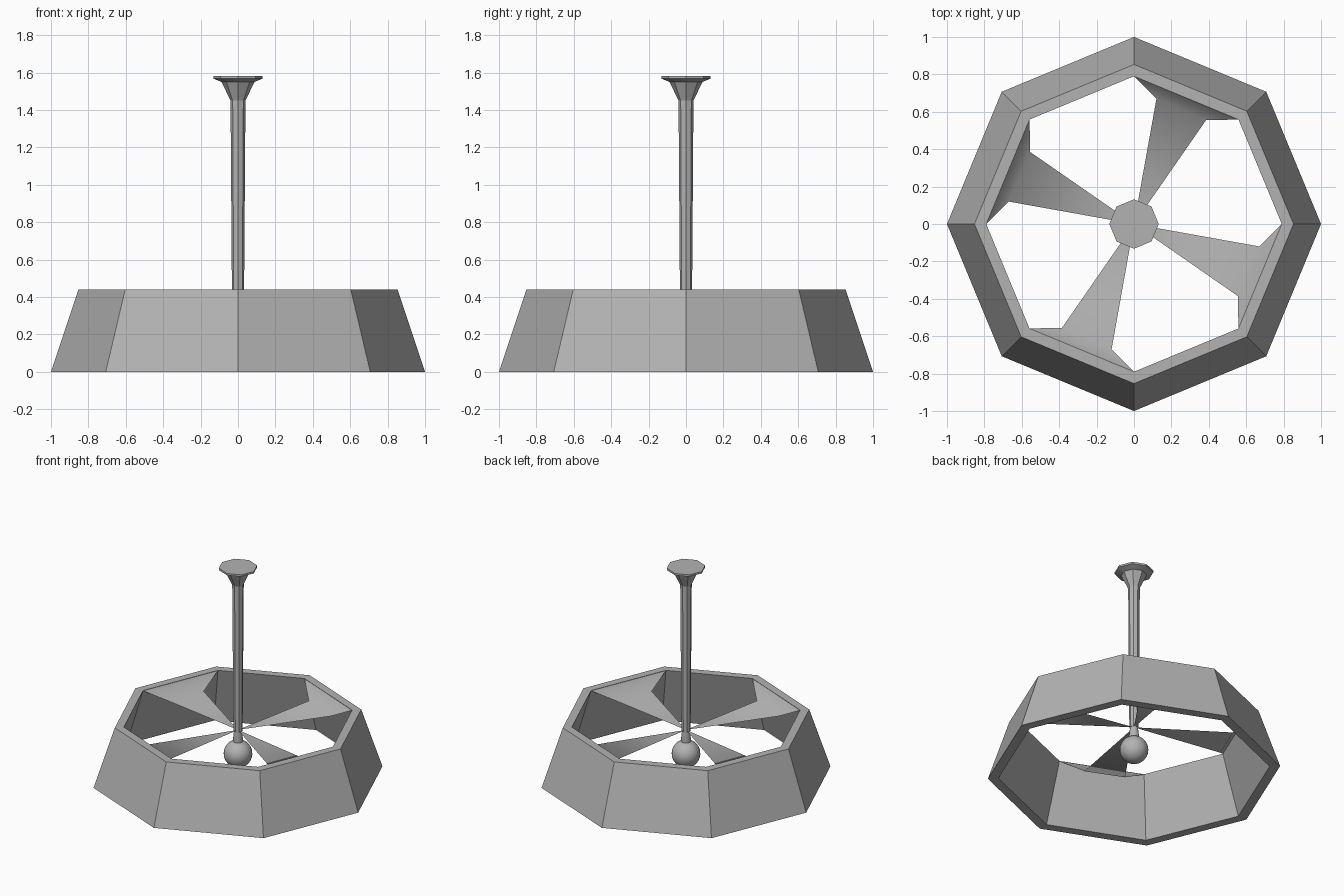
import bpy, bmesh
from math import sin, cos, pi, radians

cube = bpy.data.objects.get("Cube")
if cube:
    bpy.data.objects.remove(cube)

grey = bpy.data.materials.new("plain grey")
grey.use_nodes = True
colour = (0.45, 0.45, 0.45, 1)
grey.diffuse_color = colour
grey.node_tree.nodes["Principled BSDF"].inputs["Base Color"].default_value = colour


def make_object(name, bm, angle=35):
    mesh = bpy.data.meshes.new(name)
    bm.to_mesh(mesh)
    bm.free()
    mesh.materials.append(grey)
    obj = bpy.data.objects.new(name, mesh)
    bpy.context.collection.objects.link(obj)
    bpy.ops.object.select_all(action="DESELECT")
    obj.select_set(True)
    bpy.context.view_layer.objects.active = obj
    bpy.ops.object.shade_smooth_by_angle(angle=radians(angle))
    return obj


def lathe(name, profile, sides=8, closed=False):
    """Turn (radius, height) points around the z axis."""
    bm = bmesh.new()
    rings = [[bm.verts.new((r * cos(2 * pi * i / sides), r * sin(2 * pi * i / sides), z))
              for i in range(sides)] for r, z in profile]
    pairs = list(zip(rings, rings[1:]))
    if closed:
        pairs.append((rings[-1], rings[0]))
    else:
        bm.faces.new(rings[0])
        bm.faces.new(rings[-1])
    for low, high in pairs:
        for i in range(sides):
            j = (i + 1) % sides
            bm.faces.new((low[i], low[j], high[j], high[i]))
    bmesh.ops.recalc_face_normals(bm, faces=bm.faces)
    return make_object(name, bm)


# Hollow eight-sided shade
lathe("shade", [(1, 0), (0.853, 0.44), (0.79, 0.44), (0.928, 0)], closed=True)

# Hanging rod, slightly tapered, and ceiling mount
lathe("rod", [(0.032, 0.35), (0.04, 1.45)])
lathe("ceiling_mount", [(0.04, 1.45), (0.088, 1.55), (0.132, 1.568), (0.132, 1.582)])

# Round bulb with a short neck
bulb_radius, bulb_height = 0.098, 0.178
bulb = [(bulb_radius * sin(t), bulb_height - bulb_radius * cos(t))
        for t in (radians(4 + 12 * k) for k in range(14))]
bulb += [(0.034, 0.285), (0.027, 0.355)]
lathe("bulb", bulb, sides=24)

# Four thin spokes, bent up to the top inner edge of the shade
for n in range(4):
    bm = bmesh.new()
    turn = n * pi / 2
    points = [(0, 0, 0.355), (0.385, 0.555, 0.35), (0.12, 0.67, 0.35),
              (0.5586, 0.5586, 0.438), (0, 0.79, 0.438)]
    hub, inner_a, inner_b, rim_a, rim_b = [
        bm.verts.new((x * cos(turn) - y * sin(turn), x * sin(turn) + y * cos(turn), z))
        for x, y, z in points]
    bm.faces.new((hub, inner_a, inner_b))
    bm.faces.new((inner_a, rim_a, rim_b, inner_b))
    make_object(f"spoke_{n + 1}", bm, angle=60)
